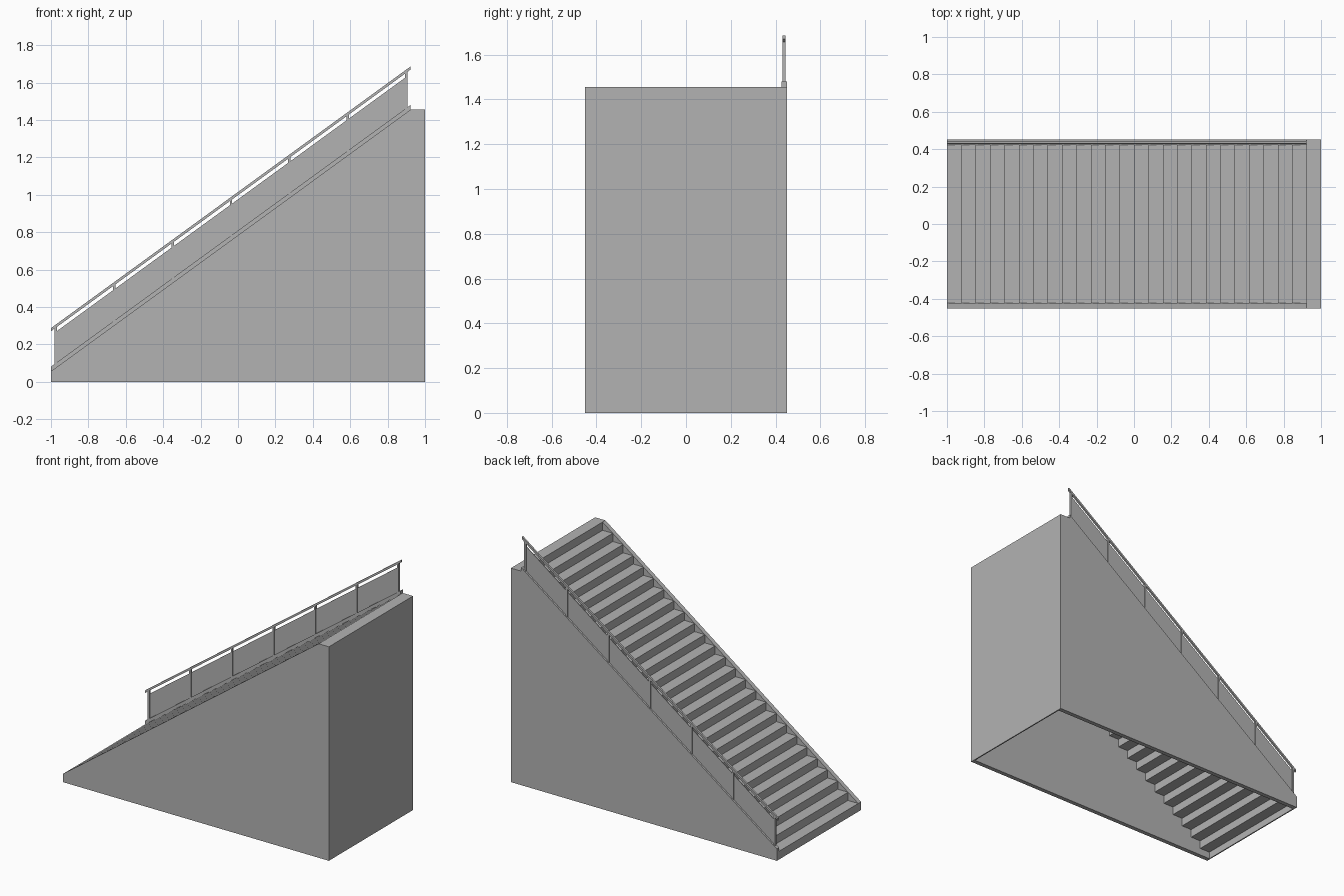
import bpy

if "Cube" in bpy.data.objects:
    bpy.data.objects.remove(bpy.data.objects["Cube"])

STEPS = 25
X0, X1 = -1.0, 0.923            # first riser and landing edge
HALF_W, WALL = 0.452, 0.03      # half width and side wall thickness
TOP = 1.455
RISE = TOP / (STEPS + 1)
RUN = (X1 - X0) / STEPS
SHELL = 0.008                   # thickness of the stepped sheet
RAIL_Y = 0.438

grey = bpy.data.materials.new("concrete_grey")
grey.diffuse_color = (0.45, 0.45, 0.45, 1)
grey.use_nodes = True
grey.node_tree.nodes["Principled BSDF"].inputs["Base Color"].default_value = grey.diffuse_color


def slope(x, up=0.0):
    """Height of the nosing line at x, raised by up."""
    return RISE + (x - X0) * RISE / RUN + up


def extrude(name, profile, y0, y1):
    """Solid made by sweeping an x-z profile from y0 to y1."""
    n = len(profile)
    verts = [(x, y, z) for y in (y0, y1) for x, z in profile]
    faces = [tuple(range(n)), tuple(range(2 * n - 1, n - 1, -1))]
    faces += [(i, i + n, (i + 1) % n + n, (i + 1) % n) for i in range(n)]
    mesh = bpy.data.meshes.new(name)
    mesh.from_pydata(verts, [], faces)
    mesh.materials.append(grey)
    obj = bpy.data.objects.new(name, mesh)
    bpy.context.collection.objects.link(obj)
    return obj


def sloped_bar(name, xa, xb, low, high, y, width):
    """Bar that follows the pitch of the stair, with upright ends."""
    profile = [(xa, slope(xa, low)), (xb, slope(xb, low)),
               (xb, slope(xb, high)), (xa, slope(xa, high))]
    return extrude(name, profile, y - width / 2, y + width / 2)


# Side walls with sloped tops that touch the step nosings
side = [(X0, 0), (1, 0), (1, TOP), (X1, TOP), (X0, RISE)]
extrude("front_side_wall", side, -HALF_W, -HALF_W + WALL)
extrude("back_side_wall", side, HALF_W - WALL, HALF_W)

# Stepped sheet with landing and end wall, open underneath
outer = [(X0, 0)]
for i in range(STEPS + 1):
    x = X0 + i * RUN
    outer += [(x, (i + 1) * RISE), (x + RUN, (i + 1) * RISE)]
outer[-1] = (1, TOP)
inner = [(x + SHELL, max(z - SHELL, 0)) for x, z in outer]
inner[-1] = (1 - SHELL, TOP - SHELL)
profile = outer + [(1, 0), (1 - SHELL, 0)] + inner[::-1]
extrude("steps_and_end_wall", profile, -HALF_W + WALL, HALF_W - WALL)

# Curb under the railing, and the handrail
sloped_bar("railing_curb", X0, X1, -0.002, 0.025, HALF_W - 0.0125, 0.025)
sloped_bar("handrail", X0, X1, 0.214, 0.231, RAIL_Y, 0.013)

# Posts with infill panels between them
POST_W, GAP = 0.013, 0.3125
posts = [-0.975 + i * GAP for i in range(7)]
for x in posts:
    sloped_bar("railing_post", x - POST_W / 2, x + POST_W / 2,
               0.02, 0.216, RAIL_Y, POST_W)
for x in posts[:-1]:
    sloped_bar("railing_panel", x + POST_W / 2, x + GAP - POST_W / 2,
               0.024, 0.192, RAIL_Y, 0.004)
